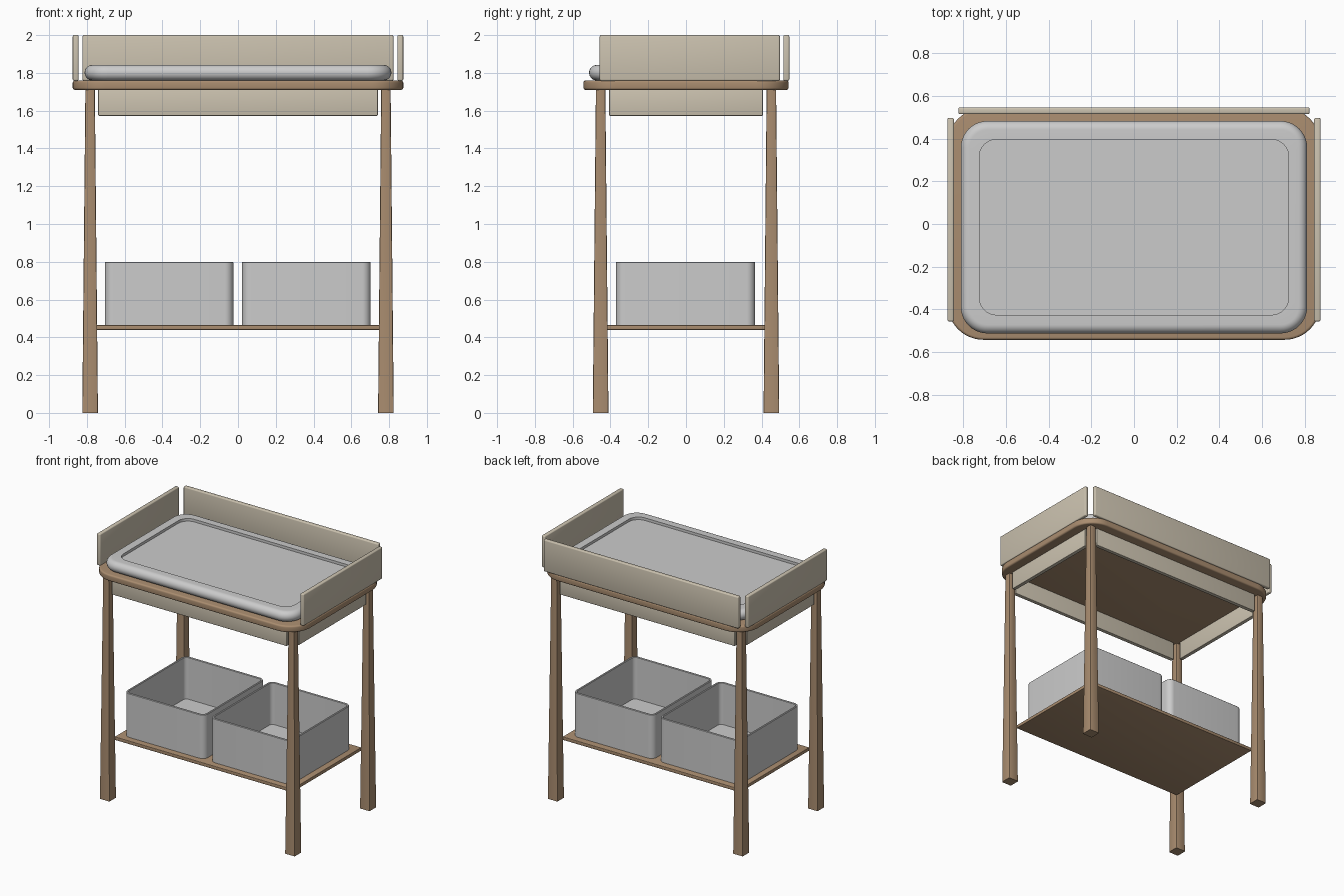
import bpy, bmesh, math

if "Cube" in bpy.data.objects:
    bpy.data.objects.remove(bpy.data.objects["Cube"])


def material(name, color):
    m = bpy.data.materials.new(name)
    m.diffuse_color = (*color, 1)
    m.use_nodes = True
    m.node_tree.nodes["Principled BSDF"].inputs["Base Color"].default_value = m.diffuse_color
    return m


WOOD = material("wood", (0.40, 0.265, 0.16))
BEIGE = material("beige", (0.60, 0.54, 0.43))


def ring(hx, hy, r, seg):
    """Outline of a rounded rectangle, counter-clockwise."""
    pts = []
    for k, (sx, sy) in enumerate(((1, 1), (-1, 1), (-1, -1), (1, -1))):
        for i in range(seg + 1):
            a = math.radians(90 * (k + i / seg))
            pts.append((sx * (hx - r) + r * math.cos(a), sy * (hy - r) + r * math.sin(a)))
    return pts


def loft(name, cx, cy, hx, hy, r, rings, mat=None, seg=8):
    """Stack rounded rectangles; each ring is (inset, z) or (inset, z, corner radius)."""
    bm = bmesh.new()
    loops = []
    for inset, z, *rad in rings:
        rr = rad[0] if rad else max(r - inset, 0.003)
        loops.append([bm.verts.new((cx + x, cy + y, z))
                      for x, y in ring(hx - inset, hy - inset, rr, seg)])
    n = len(loops[0])
    for a, b in zip(loops, loops[1:]):
        for i in range(n):
            bm.faces.new((a[i], a[(i + 1) % n], b[(i + 1) % n], b[i]))
    bm.faces.new(loops[0][::-1])
    bm.faces.new(loops[-1])
    return finish(name, bm, mat)


def board(name, x0, x1, y0, y1, z0, z1, mat, bevel=0.008):
    """Box between limits with softened edges."""
    bm = bmesh.new()
    bmesh.ops.create_cube(bm, size=1)
    for v in bm.verts:
        v.co = (x1 if v.co.x > 0 else x0, y1 if v.co.y > 0 else y0, z1 if v.co.z > 0 else z0)
    bmesh.ops.bevel(bm, geom=bm.edges[:], offset=bevel, segments=3, profile=0.5, affect='EDGES')
    return finish(name, bm, mat)


def finish(name, bm, mat):
    bmesh.ops.recalc_face_normals(bm, faces=bm.faces[:])
    me = bpy.data.meshes.new(name)
    bm.to_mesh(me)
    bm.free()
    ob = bpy.data.objects.new(name, me)
    bpy.context.collection.objects.link(ob)
    if mat:
        me.materials.append(mat)
    bpy.ops.object.select_all(action='DESELECT')
    ob.select_set(True)
    bpy.context.view_layer.objects.active = ob
    bpy.ops.object.shade_smooth_by_angle(angle=math.radians(30))
    return ob


def round_edge(r, z, start, end, n=6):
    """Quarter or half round edge profile from angle start to end."""
    out = []
    for i in range(n + 1):
        a = math.radians(start + (end - start) * i / n)
        out.append((r - r * math.cos(a), z + r * math.sin(a)))
    return out


# Table top with rounded corners
loft("table_top", 0, 0, 0.875, 0.543, 0.17,
     round_edge(0.012, 1.722, -90, 0, 4) + round_edge(0.012, 1.748, 0, 90, 4), WOOD, 12)

# Changing pad with rolled rim and shallow recess
loft("pad", 0, -0.015, 0.812, 0.498, 0.125,
     round_edge(0.041, 1.801, -90, 90, 16) + [(0.087, 1.842, 0.08), (0.087, 1.822, 0.08)],
     seg=10)

# Tapered legs
for sx, side in ((-1, "left"), (1, "right")):
    for sy, end in ((-1, "front"), (1, "back")):
        loft(f"{end}_{side}_leg", sx * 0.783, sy * 0.452, 0.0415, 0.0415, 0.006,
             [(0, 0, 0.006), (0.0165, 1.712, 0.006)], WOOD, 2)

# Lower shelf
board("shelf", -0.75, 0.75, -0.418, 0.418, 0.44, 0.465, WOOD, 0.003)

# Guard panels above the top
board("back_guard", -0.823, 0.823, 0.515, 0.547, 1.758, 2.0, BEIGE)
for sx, side in ((-1, "left"), (1, "right")):
    x0, x1 = sorted((sx * 0.844, sx * 0.875))
    board(side + "_guard", x0, x1, -0.457, 0.497, 1.758, 2.0, BEIGE)

# Apron panels between the legs
for s, end, side in ((-1, "front", "left"), (1, "back", "right")):
    board(end + "_apron", -0.74, 0.74, s * 0.453 - 0.015, s * 0.453 + 0.015, 1.573, 1.712, BEIGE, 0.004)
    board(side + "_apron", s * 0.784 - 0.015, s * 0.784 + 0.015, -0.407, 0.407, 1.573, 1.712, BEIGE, 0.004)

# Open storage bins
for cx, side in ((-0.365, "left"), (0.362, "right")):
    loft(side + "_bin", cx, -0.002, 0.34, 0.368, 0.045,
         [(0, 0.465), (0, 0.797), (0.003, 0.80), (0.012, 0.80), (0.015, 0.797), (0.015, 0.48)])
